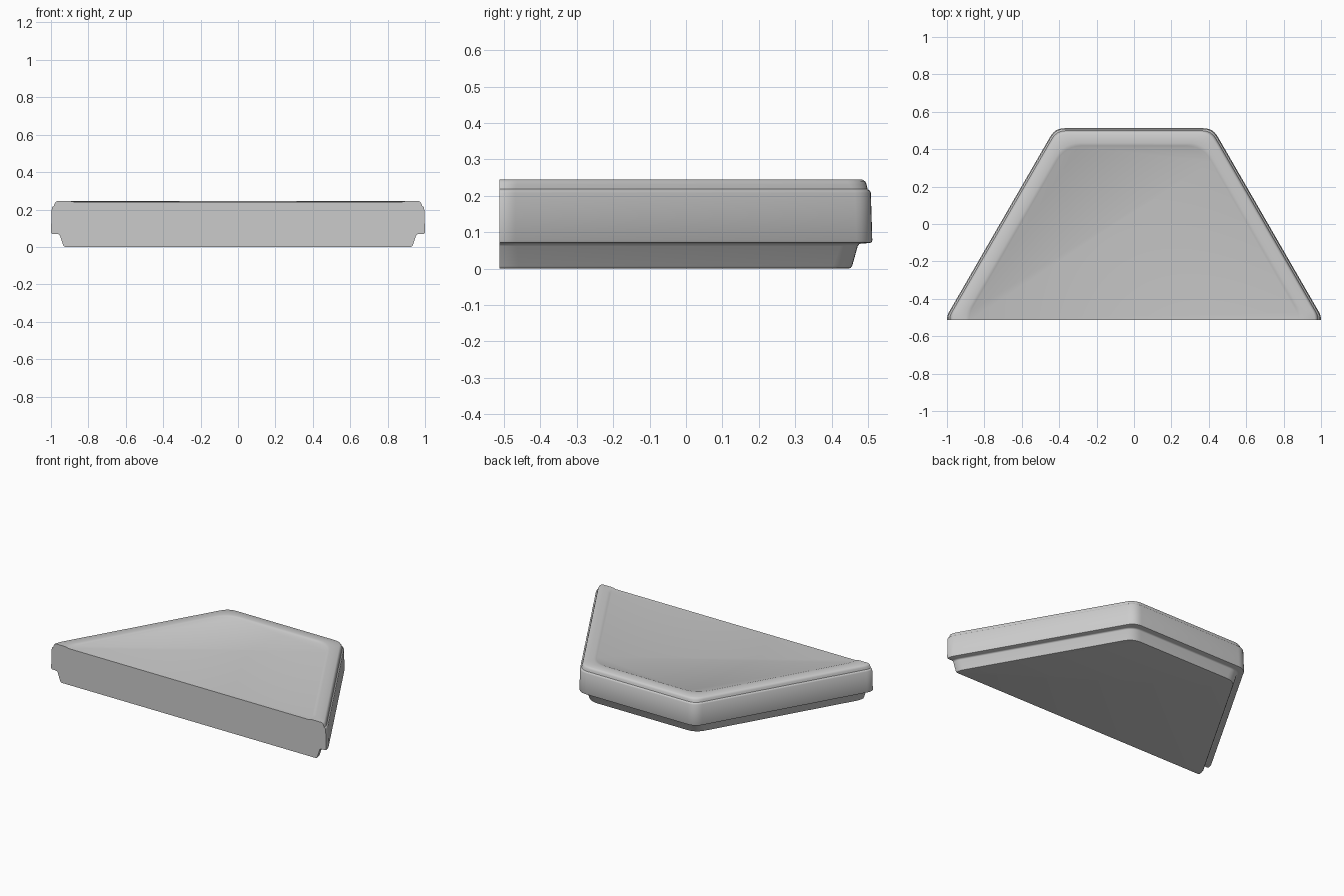
import bpy
import bmesh
import math
from mathutils import Vector

if "Cube" in bpy.data.objects:
    bpy.data.objects.remove(bpy.data.objects["Cube"])

FRONT = -0.512          # flat cut face
SIDE, BACK = 0.877, 1.024  # distances from the cut centre to the slanted and back edges
STEPS = 6


def bezier(a, b, c, t):
    return a * (1 - t) ** 2 + b * 2 * t * (1 - t) + c * t * t


def outline(inset, radius):
    """Open half-hexagon path with rounded corners, from right front to left front."""
    side, back = SIDE - inset, BACK - inset
    lean = Vector((-0.5, math.sqrt(3) / 2))
    low = Vector((side / lean.y, 0))
    high = Vector(((side - back * 0.5) / lean.y, back))
    mirror_lean = Vector((-lean.x, lean.y))
    # front corner is cut halfway through its rounding
    pts = [bezier(low - mirror_lean * radius, low, low + lean * radius, 0.5 + i / (2 * STEPS))
           for i in range(STEPS + 1)]
    pts += [bezier(high - lean * radius, high, high - Vector((radius, 0)), i / STEPS)
            for i in range(STEPS + 1)]
    pts[0].y = 0
    return pts + [Vector((-p.x, p.y)) for p in reversed(pts)]


# Edge section: inset, height, corner rounding
section = [
    (0.066, 0.000, 0.06), (0.059, 0.002, 0.06), (0.055, 0.008, 0.06),
    (0.040, 0.062, 0.055), (0.036, 0.067, 0.055), (0.030, 0.069, 0.055),
    (0.007, 0.070, 0.05), (0.002, 0.072, 0.05), (0.000, 0.078, 0.05),
    (0.004, 0.208, 0.05), (0.007, 0.214, 0.05), (0.013, 0.218, 0.05),
    (0.016, 0.232, 0.055), (0.020, 0.240, 0.055), (0.028, 0.245, 0.055),
    (0.080, 0.245, 0.08), (0.094, 0.243, 0.09), (0.100, 0.239, 0.09),
]

bm = bmesh.new()
rings = []
for inset, z, radius in section:
    rings.append([bm.verts.new((p.x, p.y + FRONT, z)) for p in outline(inset, radius)])

# Stepped rim around the slanted and back edges
for lower, upper in zip(rings, rings[1:]):
    for i in range(len(lower) - 1):
        bm.faces.new((lower[i], lower[i + 1], upper[i + 1], upper[i]))

# Top panel, underside and flat front
bm.faces.new(rings[-1])
bm.faces.new(rings[0][::-1])
bm.faces.new([r[0] for r in rings] + [r[-1] for r in reversed(rings)])
bmesh.ops.recalc_face_normals(bm, faces=bm.faces)

mesh = bpy.data.meshes.new("half_hex_slab")
bm.to_mesh(mesh)
bm.free()
slab = bpy.data.objects.new("half_hex_slab", mesh)
bpy.context.collection.objects.link(slab)

grey = bpy.data.materials.new("light grey")
grey.diffuse_color = (0.6, 0.6, 0.6, 1)
grey.use_nodes = True
grey.node_tree.nodes["Principled BSDF"].inputs["Base Color"].default_value = grey.diffuse_color
mesh.materials.append(grey)

bpy.context.view_layer.objects.active = slab
slab.select_set(True)
bpy.ops.object.shade_smooth_by_angle(angle=math.radians(35))
